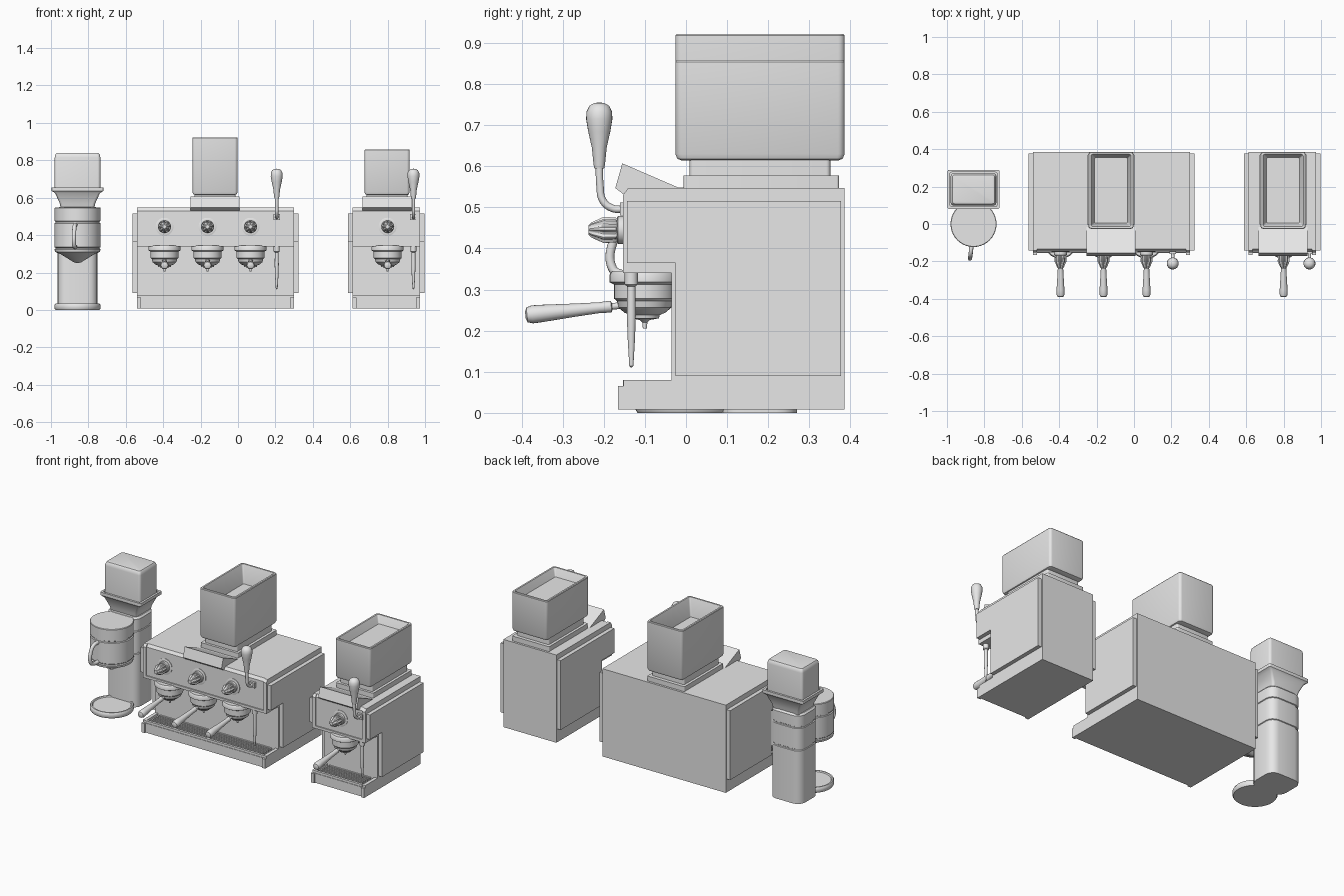
import bpy, bmesh, math
from mathutils import Vector

cube = bpy.data.objects.get("Cube")
if cube:
    bpy.data.objects.remove(cube, do_unlink=True)

grey = bpy.data.materials.new("light grey")
grey.use_nodes = True
GREY = (0.8, 0.8, 0.8, 1)
grey.diffuse_color = GREY
for node in grey.node_tree.nodes:
    if node.type == 'BSDF_PRINCIPLED':
        node.inputs["Base Color"].default_value = GREY


def finish(name, bm, smooth=False):
    bmesh.ops.recalc_face_normals(bm, faces=bm.faces[:])
    mesh = bpy.data.meshes.new(name)
    bm.to_mesh(mesh)
    bm.free()
    mesh.materials.append(grey)
    obj = bpy.data.objects.new(name, mesh)
    bpy.context.collection.objects.link(obj)
    if smooth:
        bpy.ops.object.select_all(action='DESELECT')
        obj.select_set(True)
        bpy.context.view_layer.objects.active = obj
        bpy.ops.object.shade_smooth_by_angle(angle=math.radians(35))
    return obj


def skin(name, rings, smooth=True):
    """Joins equal closed rings of points into a capped skin."""
    bm = bmesh.new()
    loops = [[bm.verts.new(p) for p in ring] for ring in rings]
    n = len(loops[0])
    for a, b in zip(loops, loops[1:]):
        for i in range(n):
            j = (i + 1) % n
            bm.faces.new((a[i], a[j], b[j], b[i]))
    bm.faces.new(loops[0])
    bm.faces.new(loops[-1])
    bmesh.ops.remove_doubles(bm, verts=bm.verts[:], dist=1e-6)
    return finish(name, bm, smooth)


def prism(name, profile, x0, x1):
    """Extrudes a (y, z) profile along x."""
    return skin(name, [[(x, y, z) for y, z in profile] for x in (x0, x1)], False)


def box(name, x0, x1, y0, y1, z0, z1):
    return prism(name, [(y0, z0), (y1, z0), (y1, z1), (y0, z1)], x0, x1)


def lathe(name, base, axis, profile, segs=32, flute=0.0):
    """Turns (radius, height) points around an axis, with optional flutes."""
    turn = Vector(axis).to_track_quat('Z', 'Y')
    rings = []
    for r, h in profile:
        r = max(r, 0.0005)
        ring = []
        for i in range(segs):
            a = 2 * math.pi * i / segs
            k = r * (1 - flute * (i // 2 % 2))
            ring.append(Vector(base) + turn @ Vector((k * math.cos(a), k * math.sin(a), h)))
        rings.append(ring)
    return skin(name, rings)


def loft(name, cx, cy, sections, steps=4):
    """Stacks rounded rectangles given as half width, half depth, height, corner radius."""
    rings = []
    for hx, hy, z, r in sections:
        ring = []
        for q, (sx, sy) in enumerate(((1, 1), (-1, 1), (-1, -1), (1, -1))):
            for s in range(steps + 1):
                a = math.pi / 2 * (q + s / steps)
                ring.append((cx + sx * (hx - r) + r * math.cos(a),
                             cy + sy * (hy - r) + r * math.sin(a), z))
        rings.append(ring)
    return skin(name, rings)


def tube(name, points, radius):
    curve = bpy.data.curves.new(name, 'CURVE')
    curve.dimensions = '3D'
    curve.bevel_depth = radius
    curve.bevel_resolution = 4
    curve.use_fill_caps = True
    spline = curve.splines.new('BEZIER')
    spline.bezier_points.add(len(points) - 1)
    for bp, p in zip(spline.bezier_points, points):
        bp.co = p
        bp.handle_left_type = bp.handle_right_type = 'AUTO'
    curve.materials.append(grey)
    obj = bpy.data.objects.new(name, curve)
    bpy.context.collection.objects.link(obj)
    bpy.ops.object.select_all(action='DESELECT')
    obj.select_set(True)
    bpy.context.view_layer.objects.active = obj
    bpy.ops.object.convert(target='MESH')


def body_profile(front, lip, deck):
    return [(lip, .008), (.385, .008), (.385, .547), (front + .012, .547),
            (front, .53), (front, .34), (-.035, .34), (-.035, deck),
            (-.152, deck), (-.152, .066), (lip, .066)]


PANEL = [(-.143, .516), (.377, .516), (.377, .09),
         (-.025, .09), (-.025, .365), (-.143, .365)]


def brew_group(tag, x):
    # control knob
    lathe(tag + "_knob_ring", (x, -.143, .445), (0, -1, 0),
          [(.048, 0), (.048, .006), (.042, .008), (.034, .008), (.034, .022), (.03, .025)])
    lathe(tag + "_knob", (x, -.165, .445), (0, -1, 0),
          [(.024, 0), (.03, .005), (.032, .035), (.018, .066), (.012, .072), (0, .072)], 32, .2)
    # brew head, basket and nozzle
    lathe(tag + "_brew_head", (x, -.1, 0), (0, 0, 1),
          [(.08, .345), (.086, .336), (.086, .318), (.075, .312), (.075, .278),
           (.068, .272), (.064, .256), (.05, .244), (.036, .238), (.034, .23),
           (.012, .226), (.006, .22), (.005, .205), (0, .205)])
    # filter handle
    lathe(tag + "_filter_handle", (x, -.15, .262), (0, -1, -.1),
          [(.008, 0), (.008, .03), (.014, .032), (.014, .045), (.013, .06), (.016, .12),
           (.021, .2), (.022, .225), (.018, .238), (.008, .242), (0, .242)], 20)


def machine(tag, x0, x1, groups, hx, top, lever):
    t = .021
    # body shell and side panels
    prism(tag + "_body", body_profile(-.146, -.156, .066), x0 + t, x1 - t)
    for side, a, b in (("right", x0, x0 + t), ("left", x1 - t, x1)):
        prism(tag + "_end_plate_" + side, body_profile(-.153, -.165, .08), a, b)
    for side, a, b in (("right", x0 - .024, x0), ("left", x1, x1 + .024)):
        prism(tag + "_side_panel_" + side, PANEL, a, b)
    box(tag + "_lower_rail", x0 + t, x1 - t, -.153, -.13, .34, .356)
    # drip tray
    box(tag + "_tray_rim", x0 + t, x1 - t, -.153, -.138, .06, .08)
    for i in range(6):
        y = -.128 + i * .016
        box(tag + "_tray_slat", x0 + .04, x1 - .04, y, y + .008, .06, .078)
    # sloped display
    prism(tag + "_display", [(-.172, .547), (-.155, .607), (-.016, .547), (-.15, .53)],
          hx - .131, hx + .131)
    # hopper
    cy = .18
    loft(tag + "_hopper_base", hx, .183, [(.126, .189, .545, .006), (.126, .189, .577, .006)])
    loft(tag + "_hopper_neck", hx, cy, [(.11, .171, .575, .01), (.11, .171, .62, .01)])
    loft(tag + "_hopper", hx, cy,
         [(.106, .19, .614, .01), (.116, .201, .618, .014), (.121, .206, .63, .016),
          (.121, .206, top - .004, .016), (.118, .203, top, .014),
          (.108, .193, top, .01), (.106, .191, top - .004, .01), (.088, .175, .81, .008)])
    for i, x in enumerate(groups):
        brew_group("%s_%d" % (tag, i + 1), x)
    # steam lever
    box(tag + "_lever_nut", lever - .018, lever + .018, -.16, -.14, .48, .512)
    tube(tag + "_lever_rod", [(lever, y, z) for y, z in
         ((-.145, .496), (-.18, .498), (-.203, .518), (-.209, .55), (-.211, .6))], .009)
    lathe(tag + "_lever_grip", (lever, -.211, .595), (0, 0, 1),
          [(.012, 0), (.014, .01), (.018, .05), (.027, .09), (.032, .12), (.031, .138),
           (.024, .152), (.012, .159), (0, .16)], 24)
    # steam wand
    lathe(tag + "_steam_wand", (lever, -.133, .342), (0, 0, -1),
          [(.016, 0), (.016, .03), (.01, .034), (.011, .1), (.009, .16), (.005, .228), (0, .232)], 20)


machine("large_machine", -.54, .30, (-.393, -.163, .067), -.123, .922, .207)
machine("small_machine", .612, .973, (.8,), .797, .858, .938)

# grinder column and foot
gx = -.858
loft("grinder_column", gx, .177,
     [(.107, .093, 0, .05), (.107, .093, .325, .05), (.103, .089, .328, .05),
      (.103, .089, .335, .05), (.107, .093, .338, .05), (.107, .093, .463, .05),
      (.103, .089, .466, .05), (.103, .089, .473, .05), (.107, .093, .476, .05),
      (.107, .093, .54, .05), (.098, .084, .55, .045)])
box("grinder_foot", gx - .08, gx + .08, .04, .14, 0, .028)
lathe("grinder_tray", (gx, 0, 0), (0, 0, 1),
      [(.118, 0), (.123, .008), (.123, .026), (.118, .034), (.11, .034), (.106, .028), (0, .028)], 40)

# grinding drum with its outlet cone
lathe("grinder_drum", (gx, 0, 0), (0, 0, 1),
      [(.12, .548), (.123, .545), (.123, .476), (.118, .473), (.118, .466), (.123, .463),
       (.123, .336), (.118, .332), (.118, .328), (.123, .324), (.12, .31),
       (.09, .298), (.02, .255), (0, .25)], 40)
tube("grinder_handle", [(gx - .01, -.11, .455), (gx - .015, -.155, .45), (gx - .018, -.176, .42),
                        (gx - .018, -.178, .35), (gx - .015, -.16, .338), (gx - .01, -.11, .336)], .011)

# grinder funnel, flange and bean jar
loft("grinder_funnel", gx, .185,
     [(.09, .075, .545, .015), (.095, .08, .57, .015), (.12, .095, .625, .01),
      (.138, .104, .636, .006), (.138, .104, .655, .006), (.126, .092, .655, .01),
      (.126, .092, .645, .01)])
loft("grinder_jar", gx, .185,
     [(.122, .086, .64, .015), (.122, .086, .815, .015), (.119, .083, .83, .014),
      (.113, .077, .838, .012), (.105, .069, .84, .01)])
